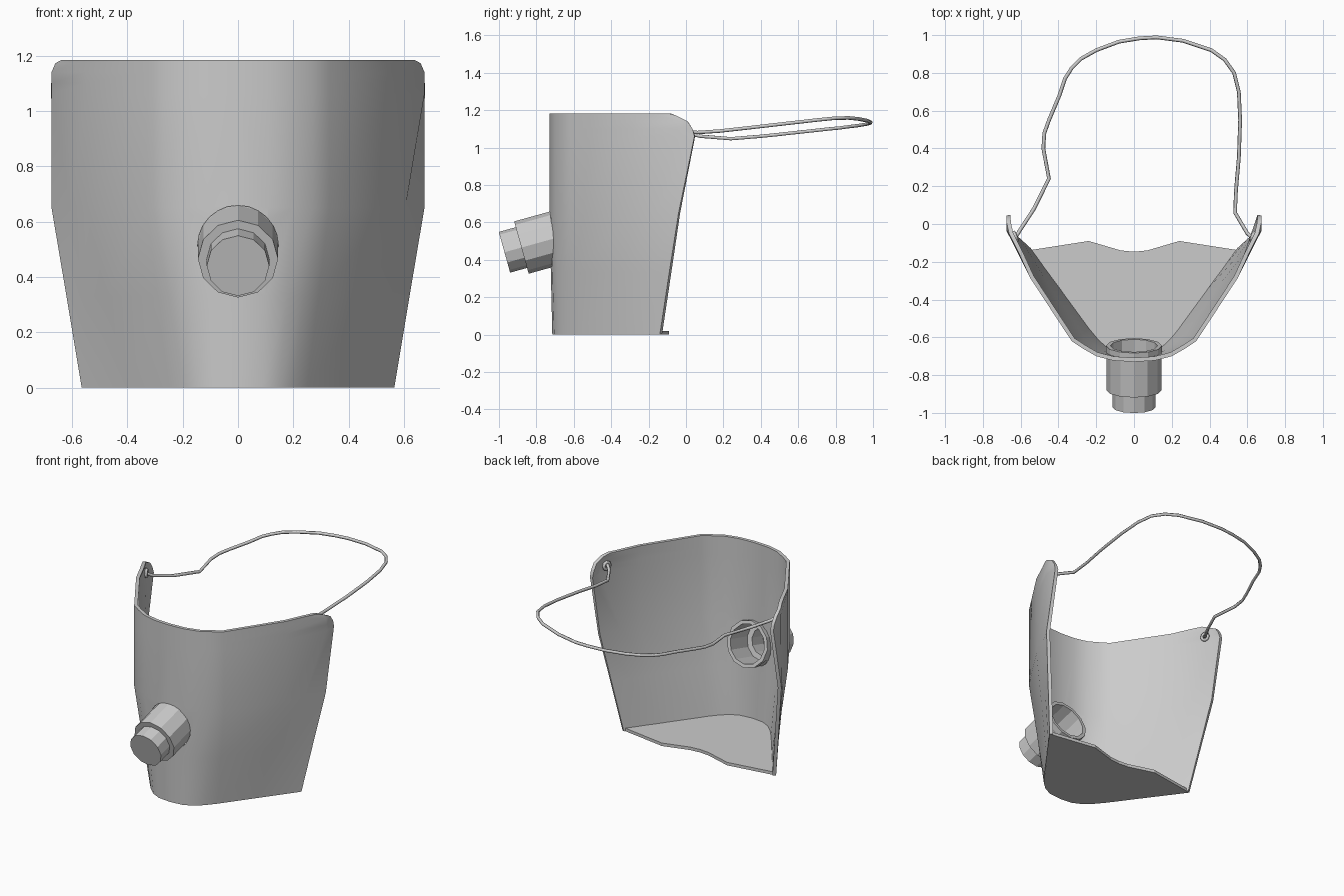
import bpy, bmesh, math
from mathutils import Vector, Matrix

if "Cube" in bpy.data.objects:
    bpy.data.objects.remove(bpy.data.objects["Cube"])


def make(name, verts, faces):
    me = bpy.data.meshes.new(name)
    me.from_pydata(verts, [], faces)
    ob = bpy.data.objects.new(name, me)
    bpy.context.collection.objects.link(ob)
    return ob


def fix_normals(ob):
    bm = bmesh.new()
    bm.from_mesh(ob.data)
    bmesh.ops.recalc_face_normals(bm, faces=bm.faces)
    bm.to_mesh(ob.data)
    bm.free()


def mirrored(half):
    return [(-x, y) for x, y in reversed(half[1:])] + half


def lathe(name, profile, sides, frame):
    # profile of (radius, distance along axis); closed with end caps
    verts, faces = [], []
    for r, t in profile:
        for k in range(sides):
            a = 2 * math.pi * k / sides
            verts.append(frame @ Vector((r * math.cos(a), r * math.sin(a), t)))
    for i in range(len(profile) - 1):
        for k in range(sides):
            n = (k + 1) % sides
            faces.append((i * sides + k, i * sides + n,
                          (i + 1) * sides + n, (i + 1) * sides + k))
    last = (len(profile) - 1) * sides
    faces += [tuple(range(sides)), tuple(range(last, last + sides))]
    ob = make(name, verts, faces)
    fix_normals(ob)
    return ob


# face shield: tapered below, straight above z = 0.65
bottom = [(0, -.715), (.09, -.705), (.15, -.675), (.2, -.63), (.25, -.57), (.4, -.365), (.5, -.23)]
top = [(0, -.73), (.11, -.723), (.2, -.7), (.27, -.66), (.33, -.62), (.55, -.285), (.605, -.165)]
# rear edge of the wrap with its rounded upper corner: x, y, z
edge = [(.565, -.14, 0), (.62, -.09, .33), (.674, -.04, .65), (.675, .045, 1.06),
        (.675, .035, 1.1), (.674, .008, 1.14), (.66, -.055, 1.172), (.64, -.095, 1.183)]
rows = []
for ex, ey, z in edge:
    f = min(1, z / .65)
    half = [(a[0] + (b[0] - a[0]) * f, a[1] + (b[1] - a[1]) * f) for a, b in zip(bottom, top)]
    if ey > 0:                       # fold line of the ear tabs
        half[-1] = (.674, -.035)
    rows.append([(x, y, z) for x, y in mirrored(half + [(ex, ey)])])
n = len(rows[0])
shield = make("face_shield", [v for r in rows for v in r],
              [(i * n + j, i * n + j + 1, (i + 1) * n + j + 1, (i + 1) * n + j)
               for i in range(len(rows) - 1) for j in range(n - 1)])
solid = shield.modifiers.new("thickness", 'SOLIDIFY')
solid.thickness, solid.offset = .022, -1

# chin plate with a wavy rear edge
front = mirrored([(x * .99, y * .99) for x, y in bottom] + [(.56, -.14)])
back = [(.24, -.09), (.07, -.14), (0, -.147), (-.07, -.14), (-.24, -.09)]
outline = front + back
m = len(outline)
chin = make("chin_plate", [(x, y, z) for z in (0, .02) for x, y in outline],
            [tuple(range(m)), tuple(range(m, 2 * m))] +
            [(i, (i + 1) % m, m + (i + 1) % m, m + i) for i in range(m)])
fix_normals(chin)

# breathing valve: stepped hollow twelve-sided turning, tilted downward
frame = Matrix.Translation((0, -.88, .465)) @ Matrix.Rotation(math.radians(-74.5), 4, 'X')
lathe("breathing_valve", [(.113, -.094), (.113, 0), (.145, 0), (.145, .2), (.148, .21),
                          (.148, .245), (.125, .245), (.125, .06), (.09, .06), (.09, -.06)],
      12, frame)

# opening in the shield for the valve
cutter = lathe("valve_hole_cutter", [(.146, .02), (.146, .4)], 24, frame)
cut = shield.modifiers.new("valve_hole", 'BOOLEAN')
cut.operation, cut.solver, cut.object = 'DIFFERENCE', 'EXACT', cutter
bpy.ops.object.select_all(action='DESELECT')
shield.select_set(True)
bpy.context.view_layer.objects.active = shield
bpy.ops.object.convert(target='MESH')
bpy.ops.object.shade_smooth_by_angle(angle=math.radians(30))
bpy.data.objects.remove(cutter)


def cord(name, pts, cyclic=False):
    cu = bpy.data.curves.new(name, 'CURVE')
    cu.dimensions = '3D'
    cu.bevel_depth, cu.bevel_resolution, cu.use_fill_caps = .01, 1, True
    sp = cu.splines.new('POLY')
    sp.points.add(len(pts) - 1)
    for p, c in zip(sp.points, pts):
        p.co = (*c, 1)
    sp.use_cyclic_u = cyclic
    bpy.context.collection.objects.link(bpy.data.objects.new(name, cu))


# head strap running behind the head
cord("head_strap", [
    (-.63, -.075, 1.11), (-.605, -.035, 1.085), (-.53, .08, 1.06), (-.45, .24, 1.047),
    (-.48, .4, 1.06), (-.475, .48, 1.068), (-.45, .55, 1.076), (-.395, .68, 1.09),
    (-.365, .77, 1.1), (-.33, .825, 1.105), (-.28, .875, 1.112), (-.2, .92, 1.117), (-.08, .965, 1.125),
    (.03, .983, 1.13), (.12, .988, 1.134), (.26, .97, 1.143), (.41, .92, 1.153),
    (.48, .87, 1.158), (.53, .8, 1.157), (.555, .7, 1.147), (.562, .55, 1.13),
    (.555, .35, 1.107), (.54, .18, 1.088), (.535, .06, 1.08), (.6, -.05, 1.09), (.63, -.075, 1.11)])

# small knots where the strap meets the shield
for s, side in ((-1, "left"), (1, "right")):
    cord(side + "_strap_loop", [
        (s * (.628 + .008 * math.cos(a)), -.065 + .02 * math.cos(a), 1.105 + .024 * math.sin(a))
        for a in (math.pi * k / 4 for k in range(8))], True)
